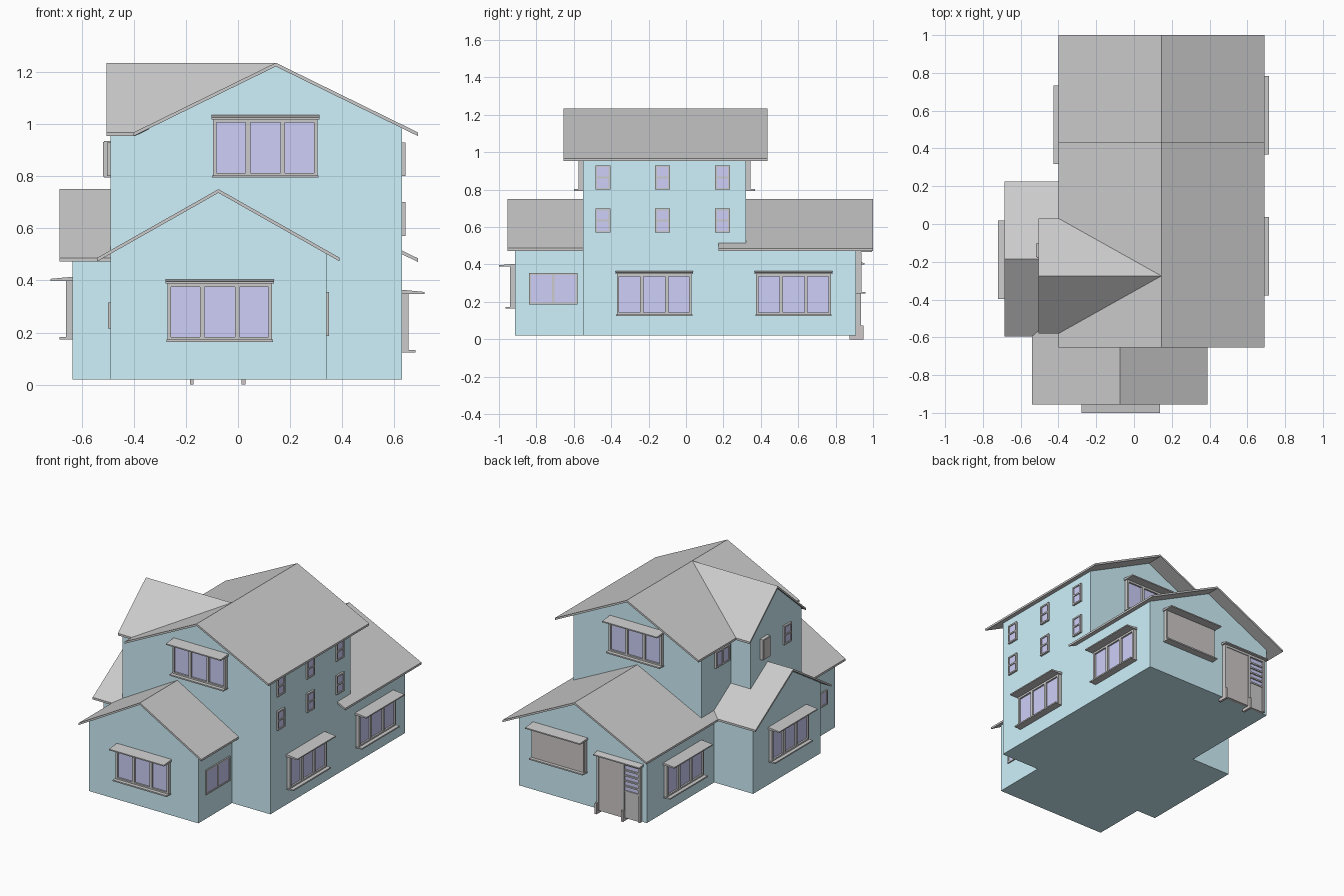
import bpy, bmesh, math
from mathutils import Matrix

if "Cube" in bpy.data.objects:
    bpy.data.objects.remove(bpy.data.objects["Cube"])


def material(name, rgb):
    m = bpy.data.materials.new(name)
    m.diffuse_color = (*rgb, 1)
    m.use_nodes = True
    m.node_tree.nodes["Principled BSDF"].inputs["Base Color"].default_value = m.diffuse_color
    return m


WALL = material("wall_blue", (0.62, 0.88, 0.96))
GLASS = material("glass_violet", (0.61, 0.62, 0.94))
PANEL = material("panel_brown", (0.62, 0.58, 0.57))


def add_prism(bm, near, far):
    """Close two matching rings of points into a solid."""
    a = [bm.verts.new(p) for p in near]
    b = [bm.verts.new(p) for p in far]
    n = len(a)
    bm.faces.new(a)
    bm.faces.new(b[::-1])
    for i in range(n):
        bm.faces.new((a[i], b[i], b[(i + 1) % n], a[(i + 1) % n]))


def finish(name, bm, mat=None, matrix=None):
    bmesh.ops.recalc_face_normals(bm, faces=bm.faces)
    mesh = bpy.data.meshes.new(name)
    bm.to_mesh(mesh)
    bm.free()
    if mat:
        mesh.materials.append(mat)
    ob = bpy.data.objects.new(name, mesh)
    if matrix:
        ob.matrix_world = matrix
    bpy.context.collection.objects.link(ob)
    return ob


def extrude(name, profile, axis, start, ends, mat=None):
    """Extrude a (side, z) profile along x or y; ends may differ per point."""
    def put(p, a):
        return (a, p[0], p[1]) if axis == "x" else (p[0], a, p[1])
    bm = bmesh.new()
    add_prism(bm, [put(p, start) for p in profile],
              [put(p, e) for p, e in zip(profile, ends)])
    return finish(name, bm, mat)


T = 0.014  # roof thickness


def wing(name, axis, mid, half_wall, half_roof, eave, ridge, wall_span, roof_span, valley=None):
    """Gabled wall block plus its folded roof."""
    slope = (ridge - eave) / half_roof
    top = ridge - T + 0.002
    side = top - slope * half_wall
    walls = [(mid - half_wall, 0.02), (mid + half_wall, 0.02), (mid + half_wall, side),
             (mid, top), (mid - half_wall, side)]
    extrude(name + "_walls", walls, axis, wall_span[0], [wall_span[1]] * 5, WALL)
    roof = [(mid - half_roof, eave), (mid, ridge), (mid + half_roof, eave),
            (mid + half_roof, eave - T), (mid, ridge - T), (mid - half_roof, eave - T)]
    r = roof_span[1]
    v = r if valley is None else valley
    extrude(name + "_roof", roof, axis, roof_span[0], [v, r, v, v, r, v])


# House blocks
wing("main", "y", 0.145, 0.485, 0.545, 0.968, 1.235, (-0.55, 0.32), (-0.655, 0.435))
wing("front_wing", "y", -0.075, 0.415, 0.465, 0.487, 0.75, (-0.915, -0.55), (-0.955, -0.55))
wing("back_wing", "y", 0.145, 0.485, 0.545, 0.485, 0.75, (0.32, 0.91), (0.175, 1.0))
wing("left_bay", "x", -0.185, 0.365, 0.41, 0.487, 0.75, (-0.635, -0.34), (-0.685, -0.34))
wing("left_dormer", "x", -0.275, 0.275, 0.305, 0.968, 1.235, (-0.49, -0.34), (-0.505, 0.145), -0.395)


def add_box(bm, u0, u1, v0, v1, d0, d1):
    """Box on a wall: u along the wall, v up, d outwards."""
    ring = [(u0, v0), (u1, v0), (u1, v1), (u0, v1)]
    add_prism(bm, [(u, -d0, v) for u, v in ring], [(u, -d1, v) for u, v in ring])


def add_hood(bm, w, h, depth):
    prof = [(0, h), (0, h + 0.016), (depth, h + 0.008), (depth, h)]
    add_prism(bm, [(-w / 2, -d, v) for d, v in prof], [(w / 2, -d, v) for d, v in prof])


ANGLE = {"front": 0, "right": 90, "back": 180, "left": 270}


def on_wall(x, y, z, facing):
    return Matrix.Translation((x, y, z)) @ Matrix.Rotation(math.radians(ANGLE[facing]), 4, "Z")


def window(name, x, y, z, facing, w, h, cols=1, rows=1, depth=0.013, bar=0.01,
           hood=False, blank=False):
    place = on_wall(x, y, z, facing)
    bm = bmesh.new()
    a = w / 2
    for s in (-a, a - bar):
        add_box(bm, s, s + bar, 0, h, -0.005, depth)
    for v in (0, h - bar):
        add_box(bm, -a + bar, a - bar, v, v + bar, -0.005, depth)
    for i in range(1, cols):
        u = -a + w * i / cols
        add_box(bm, u - bar * 0.7, u + bar * 0.7, bar, h - bar, -0.005, depth)
    for i in range(1, rows):
        v = h * i / rows
        add_box(bm, -a + bar, a - bar, v - bar / 2, v + bar / 2, -0.005, depth)
    if hood:
        add_hood(bm, w + 0.015, h, 0.085)
        add_box(bm, -a - 0.004, a + 0.004, -0.006, 0.003, 0, 0.05)
    finish(name + "_frame", bm, None, place)
    bm = bmesh.new()
    out = depth + 0.004 if blank else depth * 0.55
    add_box(bm, -a + 0.004, a - 0.004, 0.004, h - 0.004, -0.004, out)
    finish(name + ("_panel" if blank else "_glass"), bm, PANEL if blank else GLASS, place)


# Large hooded three-pane windows
for name, x, y, z, facing, blank in [
        ("front_lower_window", -0.07, -0.915, 0.17, "front", False),
        ("front_upper_window", 0.105, -0.55, 0.80, "front", False),
        ("back_upper_window", 0.145, 0.32, 0.80, "back", False),
        ("back_lower_window", 0.315, 0.91, 0.25, "back", True),
        ("right_front_window", 0.63, -0.17, 0.13, "right", False),
        ("right_back_window", 0.63, 0.575, 0.13, "right", False),
        ("left_bay_window", -0.635, -0.19, 0.18, "left", False),
        ("left_back_window", -0.34, 0.525, 0.13, "left", False)]:
    window(name, x, y, z, facing, 0.40, 0.218, cols=3, depth=0.025, bar=0.013,
           hood=True, blank=blank)

# Small two-pane windows on the right wall
for i, y in enumerate((-0.445, -0.125, 0.195)):
    for j, z in enumerate((0.57, 0.80)):
        window(f"right_small_window_{i}_{j}", 0.63, y, z, "right", 0.08, 0.13, rows=2)

# Other side windows
window("front_wing_right_window", 0.34, -0.71, 0.187, "right", 0.26, 0.168, cols=2, depth=0.009)
window("front_wing_left_window", -0.49, -0.75, 0.215, "left", 0.15, 0.10, cols=2, depth=0.009)
window("main_left_window", -0.34, 0.10, 0.80, "left", 0.15, 0.11, cols=2)
window("dormer_window", -0.49, -0.39, 0.80, "left", 0.08, 0.13, rows=2)
window("dormer_shutter", -0.49, -0.14, 0.795, "left", 0.08, 0.14, depth=0.024, blank=True)

# Back door with sidelight
place = on_wall(-0.14, 0.91, 0, "back")
bm = bmesh.new()
for u in (-0.165, 0.03, 0.15):
    add_box(bm, u, u + 0.015, 0.02, 0.40, -0.005, 0.025)
add_box(bm, -0.165, 0.165, 0.385, 0.40, -0.005, 0.025)
add_box(bm, 0.045, 0.15, 0.02, 0.20, -0.005, 0.015)
for k in range(5):
    add_box(bm, 0.045, 0.15, 0.20 + k * 0.036, 0.21 + k * 0.036, -0.005, 0.02)
add_hood(bm, 0.35, 0.40, 0.045)
finish("door_frame", bm, None, place)
bm = bmesh.new()
add_box(bm, -0.15, 0.03, 0.02, 0.385, -0.005, 0.02)
finish("door", bm, PANEL, place)
bm = bmesh.new()
add_box(bm, 0.045, 0.15, 0.20, 0.385, -0.005, 0.012)
finish("sidelight_glass", bm, GLASS, place)
bm = bmesh.new()
for u in (-0.168, 0.03):
    add_box(bm, u, u + 0.015, 0, 0.075, -0.035, 0.038)
finish("door_feet", bm, PANEL, place)
